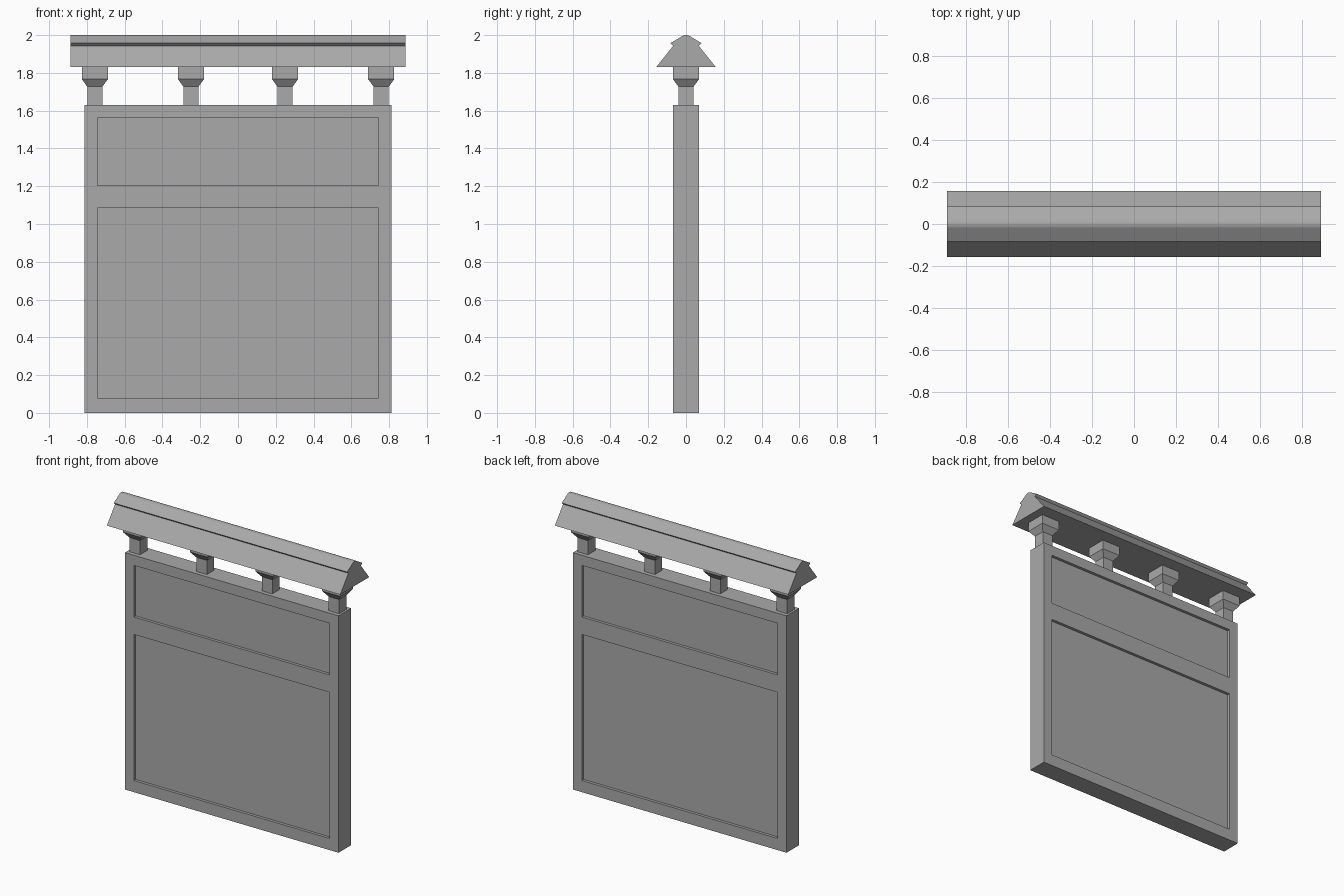
import bpy, bmesh, math
from mathutils import Vector

cube = bpy.data.objects.get("Cube")
if cube:
    bpy.data.objects.remove(cube, do_unlink=True)

stone = bpy.data.materials.new("stone_grey")
stone.use_nodes = True
GREY = (0.4, 0.4, 0.4, 1)
stone.diffuse_color = GREY
stone.node_tree.nodes["Principled BSDF"].inputs["Base Color"].default_value = GREY


def finish(name, bm):
    bmesh.ops.recalc_face_normals(bm, faces=bm.faces)
    mesh = bpy.data.meshes.new(name)
    bm.to_mesh(mesh)
    bm.free()
    mesh.materials.append(stone)
    obj = bpy.data.objects.new(name, mesh)
    bpy.context.collection.objects.link(obj)
    return obj


# Board: a slab with two sunken panels on the front and the back
HALF_W, HALF_D, BOARD_TOP = 0.813, 0.068, 1.63
PANEL_HALF, RECESS = 0.745, 0.02
PANELS = [(0.08, 1.085), (1.205, 1.56)]

bm = bmesh.new()
bmesh.ops.create_cube(bm, size=1)
for v in bm.verts:
    v.co = Vector((v.co.x * 2 * HALF_W, v.co.y * 2 * HALF_D, (v.co.z + 0.5) * BOARD_TOP))


def cut(point, normal):
    bmesh.ops.bisect_plane(bm, geom=bm.verts[:] + bm.edges[:] + bm.faces[:],
                           plane_co=point, plane_no=normal)


for x in (-PANEL_HALF, PANEL_HALF):
    cut((x, 0, 0), (1, 0, 0))
for z in [z for panel in PANELS for z in panel]:
    cut((0, 0, z), (0, 0, 1))
bm.normal_update()
sunken = []
for f in bm.faces:
    c = f.calc_center_median()
    if abs(f.normal.y) > 0.9 and abs(c.x) < PANEL_HALF:
        if any(lo < c.z < hi for lo, hi in PANELS):
            sunken.append(f)
for f in bmesh.ops.extrude_discrete_faces(bm, faces=sunken)["faces"]:
    side = math.copysign(1, f.calc_center_median().y)
    for v in f.verts:
        v.co.y -= side * RECESS
finish("board", bm)

# Posts: square shafts that flare into square caps
SECTIONS = [(0.04, 1.63), (0.04, 1.727), (0.069, 1.767), (0.069, 1.83)]


def make_post(name, x):
    bm = bmesh.new()
    rings = [[bm.verts.new((x + sx * h, sy * h, z))
              for sx, sy in ((-1, -1), (1, -1), (1, 1), (-1, 1))]
             for h, z in SECTIONS]
    for low, high in zip(rings, rings[1:]):
        for i in range(4):
            j = (i + 1) % 4
            bm.faces.new((low[i], low[j], high[j], high[i]))
    bm.faces.new(rings[0])
    bm.faces.new(rings[-1])
    finish(name, bm)


for label, x in (("outer", 0.758), ("inner", 0.249)):
    make_post("left_" + label + "_post", x)
    make_post("right_" + label + "_post", -x)

# Roof: one gable profile with an overhanging, softly rounded ridge cap
ROOF_HALF, RIDGE_R = 0.888, 0.04
half = [(0.158, 1.83), (0.068, 1.943), (0.083, 1.957)]
for degrees in (30, 20, 10):
    a = math.radians(degrees)
    half.append((RIDGE_R * math.sin(a), 2 - RIDGE_R * (1 - math.cos(a))))
profile = half + [(0, 2)] + [(-y, z) for y, z in reversed(half)]

bm = bmesh.new()
end = bm.faces.new([bm.verts.new((-ROOF_HALF, y, z)) for y, z in profile])
grown = bmesh.ops.extrude_face_region(bm, geom=[end], use_keep_orig=True)["geom"]
moved = [g for g in grown if isinstance(g, bmesh.types.BMVert)]
bmesh.ops.translate(bm, verts=moved, vec=(2 * ROOF_HALF, 0, 0))
roof = finish("roof", bm)

# Smooth the ridge while the wide slopes stay flat
bpy.ops.object.select_all(action="DESELECT")
roof.select_set(True)
bpy.context.view_layer.objects.active = roof
bpy.ops.object.shade_smooth_by_angle(angle=math.radians(25))
weighted = roof.modifiers.new("flat_slopes", "WEIGHTED_NORMAL")
weighted.keep_sharp = True
